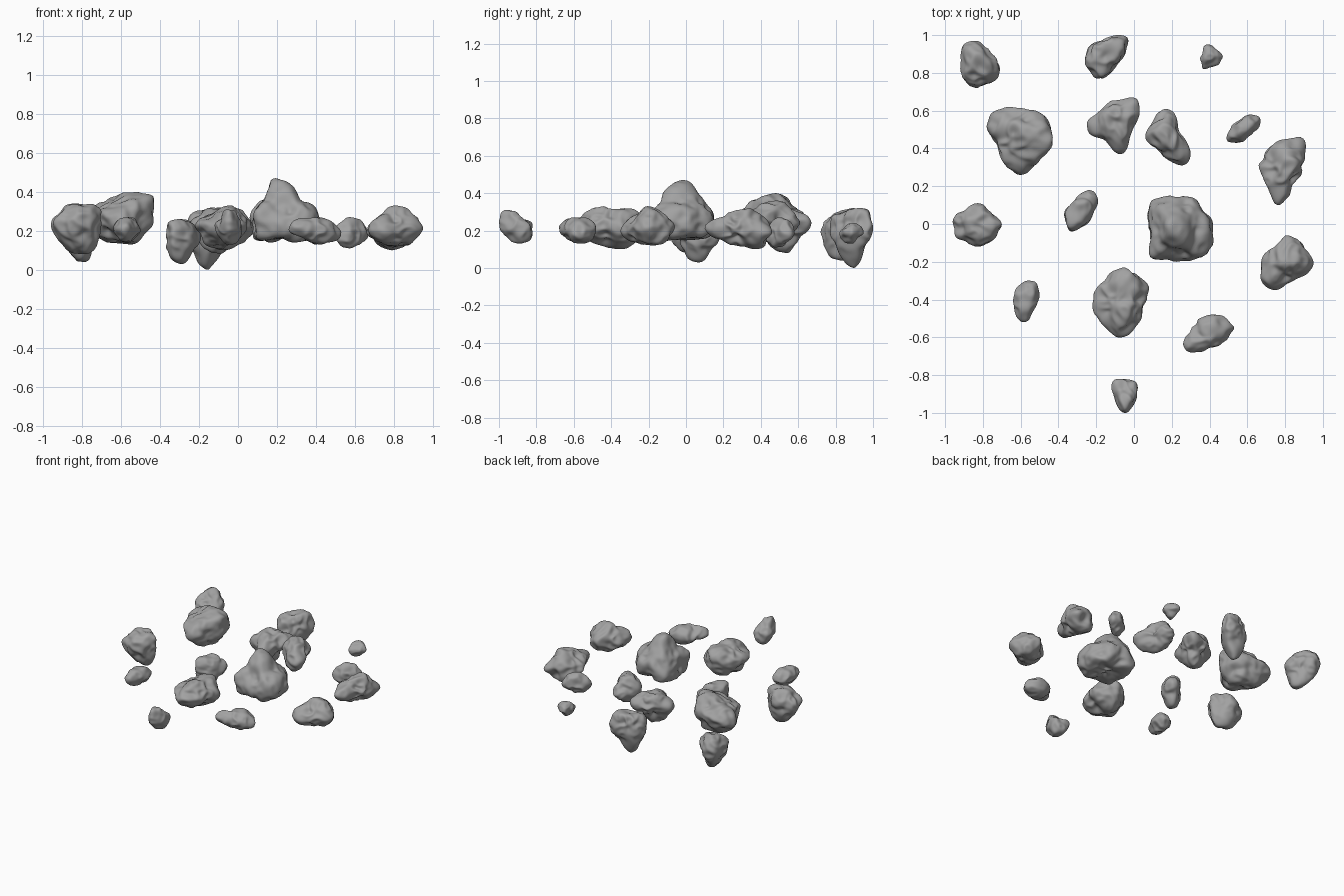
import bpy
import bmesh
from mathutils import Vector, noise
from mathutils.bvhtree import BVHTree

if "Cube" in bpy.data.objects:
    bpy.data.objects.remove(bpy.data.objects["Cube"], do_unlink=True)

stone = bpy.data.materials.new("stone grey")
stone.use_nodes = True
GREY = (0.36, 0.36, 0.36, 1.0)
stone.diffuse_color = GREY
stone.node_tree.nodes["Principled BSDF"].inputs["Base Color"].default_value = GREY


def rough_hull(outline, bottom, top, middle, crown, base):
    """Faceted block: a wide belt between a small crown and a small base."""
    bm = bmesh.new()
    points = [Vector(p) for p in outline]
    centre = sum(points, Vector((0, 0))) / len(points)
    belt = (top - bottom) * 0.1
    rings = [(centre, 1, middle - belt), (centre, 1, middle + belt),
             (Vector(crown[:2]), crown[2], top), (Vector(base[:2]), base[2], bottom)]
    for origin, scale, z in rings:
        for p in points:
            bm.verts.new((*(origin + (p - centre) * scale), z))
    bmesh.ops.convex_hull(bm, input=bm.verts)
    bm.normal_update()
    return bm, Vector((*centre, middle))


def fit(verts, low, high):
    """Stretch the vertices to fill a box."""
    for axis in range(3):
        values = [v.co[axis] for v in verts]
        start, span = min(values), max(values) - min(values)
        for v in verts:
            t = (v.co[axis] - start) / span
            v.co[axis] = low[axis] + t * (high[axis] - low[axis])


def rock(name, outline, bottom, top, middle, crown, base):
    hull, centre = rough_hull(outline, bottom, top, middle, crown, base)
    tree = BVHTree.FromBMesh(hull)
    hull.free()
    xs, ys = zip(*outline)
    low, high = (min(xs), min(ys), bottom), (max(xs), max(ys), top)
    size = (Vector(high) - Vector(low)).length

    # Wrap a sphere on the block, then wear it down
    bm = bmesh.new()
    bmesh.ops.create_icosphere(bm, subdivisions=5, radius=1)
    for v in bm.verts:
        ray = v.co.normalized()
        hit = tree.ray_cast(centre + ray * size * 2, -ray)[0]
        v.co = hit if hit else centre
    for _ in range(14):
        bmesh.ops.smooth_vert(bm, verts=bm.verts, factor=0.5,
                              use_axis_x=True, use_axis_y=True, use_axis_z=True)

    # Broad dents and fine pitting
    for v in bm.verts:
        ray = (v.co - centre).normalized()
        broad = noise.noise(v.co * 9) * 0.025
        dents = abs(noise.noise(v.co * 17 + Vector((3, 5, 7)))) * 0.03
        v.co += ray * (broad - dents) * size * 2.2
    for _ in range(3):
        bmesh.ops.smooth_vert(bm, verts=bm.verts, factor=0.5,
                              use_axis_x=True, use_axis_y=True, use_axis_z=True)
    fit(bm.verts, low, high)
    for face in bm.faces:
        face.smooth = True
    bmesh.ops.recalc_face_normals(bm, faces=bm.faces)

    mesh = bpy.data.meshes.new(name)
    bm.to_mesh(mesh)
    bm.free()
    mesh.materials.append(stone)
    obj = bpy.data.objects.new(name, mesh)
    bpy.context.collection.objects.link(obj)


# Back row
rock("back_left_rock",
     [(-.92, .94), (-.84, .97), (-.71, .85), (-.74, .76), (-.84, .72), (-.92, .78)],
     .04, .32, .22, (-.83, .85, .6), (-.8, .81, .4))
rock("back_wedge_rock",
     [(-.22, .96), (-.13, 1), (-.03, .98), (-.04, .9), (-.17, .77), (-.26, .87)],
     0, .32, .24, (-.13, .93, .7), (-.15, .91, .3))
rock("back_pebble",
     [(.37, .95), (.41, .95), (.47, .89), (.44, .85), (.36, .82), (.35, .88)],
     .13, .24, .19, (.39, .9, .4), (.4, .88, .4))

# Second row
rock("broad_left_rock",
     [(-.77, .61), (-.69, .62), (-.52, .61), (-.43, .45), (-.54, .31), (-.6, .26), (-.67, .3), (-.78, .52)],
     .13, .4, .27, (-.55, .45, .5), (-.6, .45, .45))
rock("hooked_rock",
     [(-.25, .56), (-.12, .66), (0, .67), (.03, .61), (-.03, .52), (-.07, .37), (-.25, .5)],
     .08, .32, .24, (-.1, .56, .55), (-.13, .52, .35))
rock("leaning_rock",
     [(.13, .59), (.17, .61), (.22, .58), (.3, .4), (.28, .31), (.14, .38), (.06, .46)],
     .14, .36, .24, (.17, .48, .45), (.18, .44, .5))
rock("slender_pebble",
     [(.49, .44), (.52, .52), (.6, .58), (.67, .56), (.67, .5), (.57, .43)],
     .11, .27, .19, (.6, .52, .5), (.58, .49, .5))
rock("pointed_right_rock",
     [(.66, .33), (.74, .45), (.9, .46), (.91, .35), (.84, .2), (.77, .1), (.72, .2)],
     .1, .32, .21, (.8, .3, .4), (.79, .35, .5))

# Middle row
rock("round_left_rock",
     [(-.96, .03), (-.9, .1), (-.82, .11), (-.7, 0), (-.76, -.1), (-.84, -.12), (-.95, -.07)],
     .08, .34, .24, (-.82, 0, .6), (-.82, 0, .5))
rock("small_wedge_rock",
     [(-.37, .07), (-.28, .15), (-.2, .18), (-.19, .1), (-.24, 0), (-.34, -.04)],
     .03, .26, .18, (-.29, .07, .6), (-.28, .07, .4))
rock("tall_centre_rock",
     [(.07, .14), (.2, .15), (.34, .12), (.42, -.05), (.38, -.18), (.2, -.18), (.08, -.2)],
     .14, .47, .23, (.22, -.03, .25), (.23, -.02, .8))
rock("squat_right_rock",
     [(.67, -.25), (.69, -.15), (.8, -.06), (.88, -.1), (.95, -.19), (.92, -.26), (.75, -.35), (.68, -.33)],
     .12, .33, .21, (.8, -.2, .35), (.83, -.2, .5))

# Front rows
rock("small_left_pebble",
     [(-.64, -.35), (-.58, -.3), (-.51, -.3), (-.5, -.37), (-.56, -.52), (-.63, -.49)],
     .14, .27, .21, (-.57, -.4, .6), (-.57, -.4, .5))
rock("lumpy_front_rock",
     [(-.21, -.36), (-.13, -.26), (-.04, -.23), (.08, -.36), (.02, -.48), (-.02, -.58), (-.1, -.6), (-.22, -.47)],
     .1, .33, .23, (-.05, -.37, .5), (-.08, -.37, .4))
rock("flat_front_rock",
     [(.26, -.68), (.28, -.6), (.35, -.5), (.43, -.48), (.53, -.55), (.45, -.63), (.34, -.68)],
     .13, .27, .19, (.36, -.59, .5), (.42, -.57, .5))
rock("front_pebble",
     [(-.12, -.87), (-.1, -.82), (.01, -.82), (.02, -.88), (-.04, -1), (-.09, -.97)],
     .13, .31, .22, (-.05, -.94, .45), (-.05, -.87, .45))
